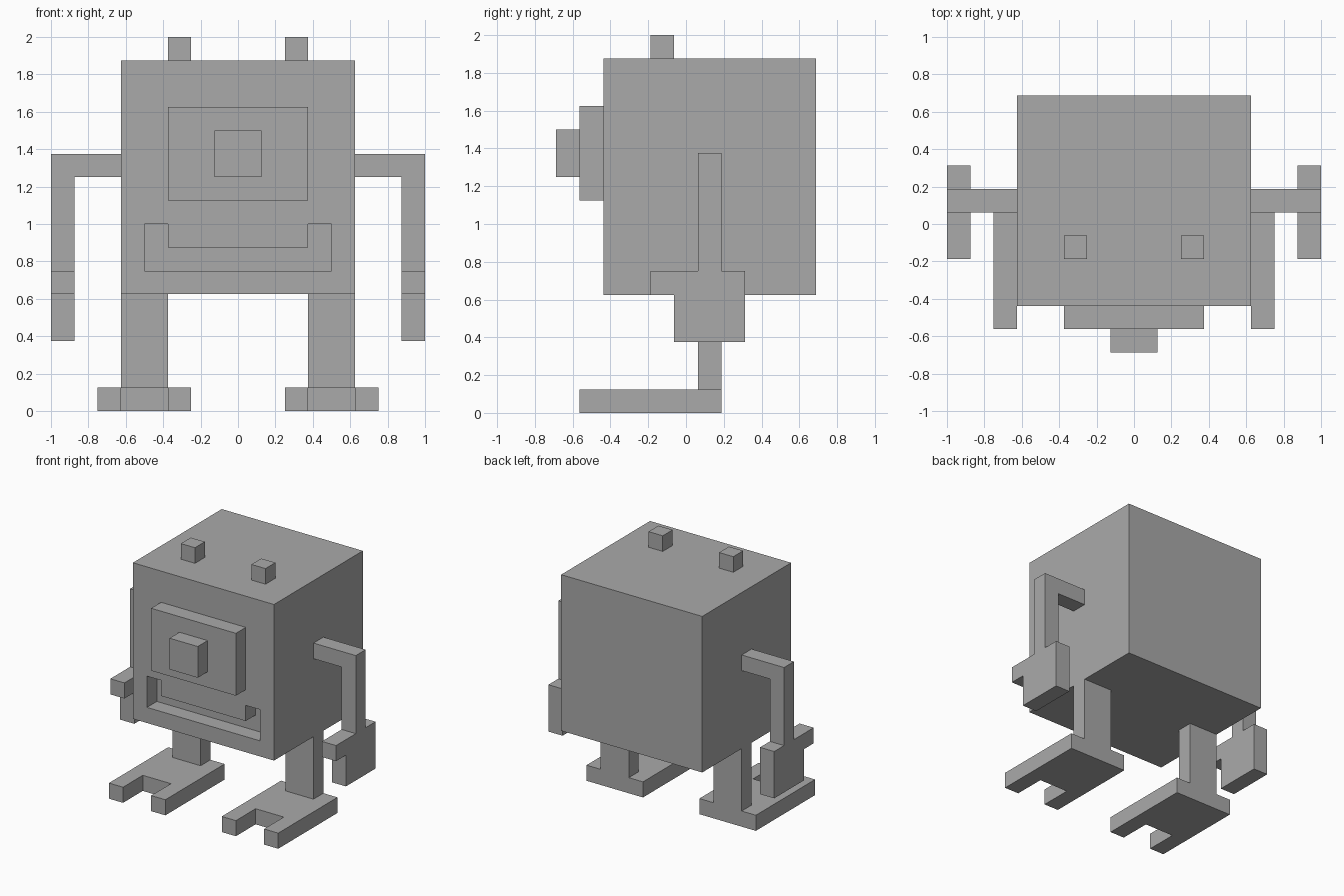
import bpy
import bmesh
from mathutils import Vector

UNIT = 0.125  # one building block

if "Cube" in bpy.data.objects:
    bpy.data.objects.remove(bpy.data.objects["Cube"], do_unlink=True)

# Single flat colour
grey = bpy.data.materials.new("plain_grey")
grey.use_nodes = True
colour = (0.4, 0.4, 0.4, 1.0)
grey.diffuse_color = colour
grey.node_tree.nodes["Principled BSDF"].inputs["Base Color"].default_value = colour


def prism(name, plane, profile, start, end, side=1):
    """Extrude a profile, given in blocks, along the axis normal to its plane."""
    u, v = ("xyz".index(c) for c in plane)
    w = 3 - u - v
    bm = bmesh.new()
    verts = []
    for a, b in profile:
        co = Vector()
        co[u], co[v], co[w] = a, b, start
        verts.append(bm.verts.new(co))
    face = bm.faces.new(verts)
    solid = bmesh.ops.extrude_face_region(bm, geom=[face])
    shift = Vector()
    shift[w] = end - start
    moved = [g for g in solid["geom"] if isinstance(g, bmesh.types.BMVert)]
    bmesh.ops.translate(bm, verts=moved, vec=shift)
    for vert in bm.verts:
        vert.co.x *= side
        vert.co *= UNIT
    bmesh.ops.recalc_face_normals(bm, faces=bm.faces[:])
    mesh = bpy.data.meshes.new(name)
    bm.to_mesh(mesh)
    bm.free()
    mesh.materials.append(grey)
    obj = bpy.data.objects.new(name, mesh)
    bpy.context.collection.objects.link(obj)
    return obj


def box(name, x, y, z, side=1):
    corners = [(x[0], y[0]), (x[1], y[0]), (x[1], y[1]), (x[0], y[1])]
    return prism(name, "xy", corners, z[0], z[1], side)


# Body with a recessed smiling mouth
body = box("body", (-5, 5), (-3.5, 5.5), (5, 15))
smile = [(-4, 6), (4, 6), (4, 8), (3, 8), (3, 7), (-3, 7), (-3, 8), (-4, 8)]
cutter = prism("mouth_cutter", "xz", smile, -4.5, -2.5)
cutter.hide_render = True
cut = body.modifiers.new("mouth", "BOOLEAN")
cut.operation = "DIFFERENCE"
cut.solver = "EXACT"
cut.object = cutter
bpy.context.view_layer.objects.active = body
bpy.ops.object.modifier_apply(modifier=cut.name)
bpy.data.objects.remove(cutter, do_unlink=True)

# Single stepped eye
box("eye_plate", (-3, 3), (-4.5, -3.5), (9, 13))
box("pupil", (-1, 1), (-5.5, -4.5), (10, 12))

# Paired parts
arm = [(5, 10), (7, 10), (7, 6), (8, 6), (8, 11), (5, 11)]
hand = [(-1.5, 5), (-0.5, 5), (-0.5, 3), (2.5, 3), (2.5, 6), (-1.5, 6)]
foot = [(2, -4.5), (3, -4.5), (3, -2.5), (5, -2.5),
        (5, -4.5), (6, -4.5), (6, 1.5), (2, 1.5)]
for label, side in (("left", 1), ("right", -1)):
    box(f"{label}_horn", (2, 3), (-1.5, -0.5), (15, 16), side)
    prism(f"{label}_arm", "xz", arm, 0.5, 1.5, side)
    prism(f"{label}_hand", "yz", hand, 7, 8, side)
    box(f"{label}_leg", (3, 5), (0.5, 1.5), (1, 5), side)
    prism(f"{label}_foot", "xy", foot, 0, 1, side)
